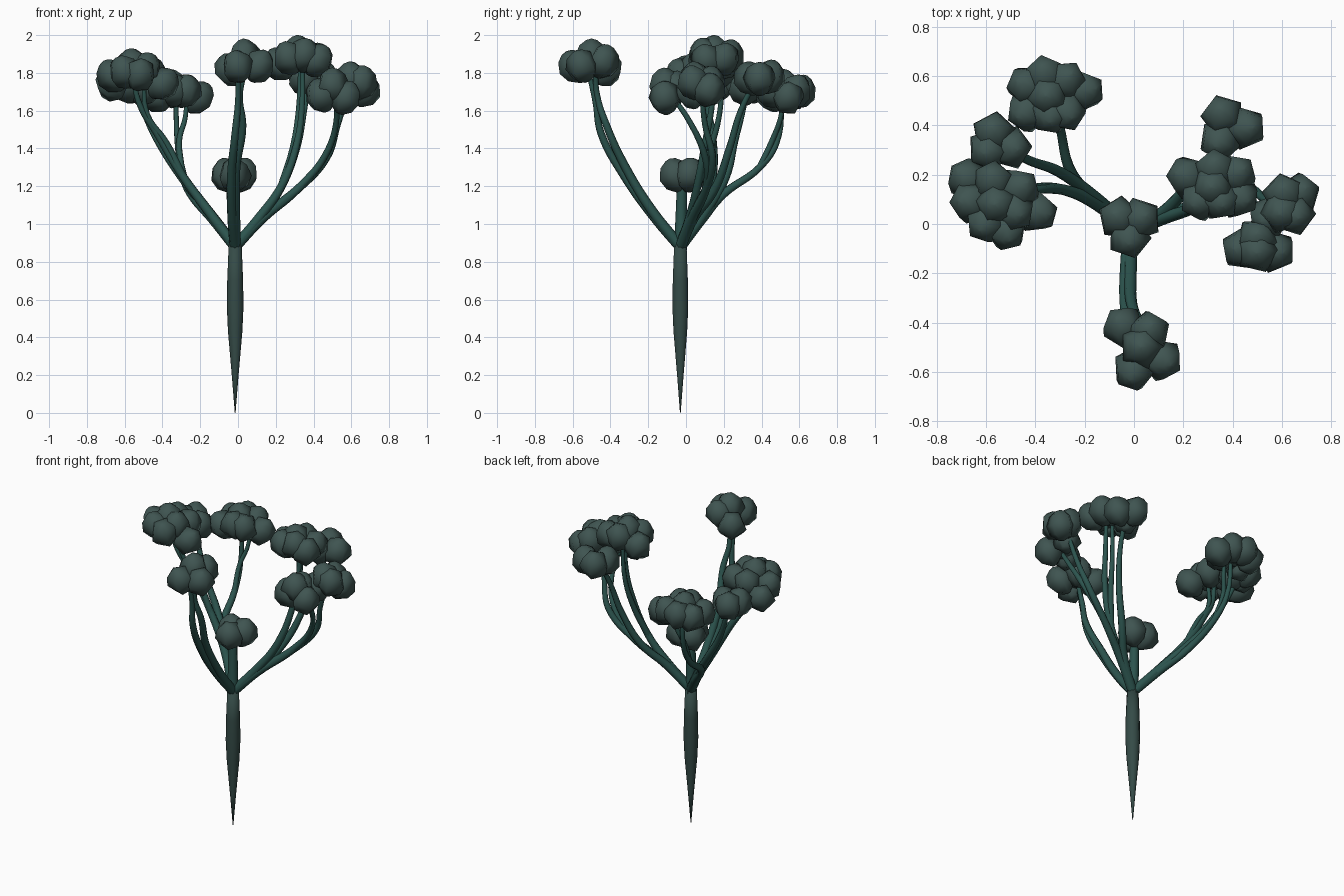
import bpy, bmesh, math, random
from mathutils import Vector, Matrix

if "Cube" in bpy.data.objects:
    bpy.data.objects.remove(bpy.data.objects["Cube"])

random.seed(4)


def material(name, rgb):
    m = bpy.data.materials.new(name)
    m.diffuse_color = (*rgb, 1)
    m.use_nodes = True
    m.node_tree.nodes["Principled BSDF"].inputs["Base Color"].default_value = m.diffuse_color
    return m


BARK = material("bark", (0.035, 0.07, 0.063))
STEM = material("stem", (0.025, 0.088, 0.076))
LEAF = material("leaf", (0.05, 0.09, 0.083))


def lathe(bm, profile, sides, matrix):
    """Rings of (radius, height); the ends close to a point or cap."""
    rings = []
    for r, z in profile:
        rings.append([bm.verts.new(matrix @ Vector((r * math.cos(a), r * math.sin(a), z)))
                      for a in (2 * math.pi * i / sides for i in range(sides))])
    for lo, hi in zip(rings, rings[1:]):
        for i in range(sides):
            j = (i + 1) % sides
            bm.faces.new((lo[i], lo[j], hi[j], hi[i]))
    bm.faces.new(rings[0][::-1])
    bm.faces.new(rings[-1])


def finish(name, bm, mat):
    me = bpy.data.meshes.new(name)
    bm.to_mesh(me)
    bm.free()
    me.materials.append(mat)
    for p in me.polygons:
        p.use_smooth = True
    ob = bpy.data.objects.new(name, me)
    bpy.context.collection.objects.link(ob)
    return ob


POD = [(0.018, -0.09), (0.07, -0.055), (0.092, 0.0), (0.068, 0.06), (0.03, 0.088), (0.004, 0.095)]


def cluster(name, top, drop, pods):
    """Five-sided rounded pods fanning outward from a shared centre."""
    bm = bmesh.new()
    cx = sum(p[0] for p in pods) / len(pods)
    cy = sum(p[1] for p in pods) / len(pods)
    far = max(math.hypot(x - cx, y - cy) for x, y in pods)
    for x, y in pods:
        d = Vector((x - cx, y - cy, 0))
        z = top - 0.094 - drop * (d.length / far) ** 2
        axis = Vector((d.x, d.y, 0.16))
        rot = Vector((0, 0, 1)).rotation_difference(axis).to_matrix().to_4x4()
        spin = Matrix.Rotation(random.uniform(0, 6.28), 4, 'Z')
        lathe(bm, POD, 5, Matrix.Translation((x, y, z)) @ rot @ spin)
    finish(name, bm, LEAF)


def stem(name, points, r0=0.03, r1=0.012):
    """Tapered smooth tube through the points."""
    cu = bpy.data.curves.new(name, 'CURVE')
    cu.dimensions = '3D'
    cu.bevel_depth = 1.0
    cu.bevel_resolution = 2
    cu.resolution_u = 6
    cu.use_fill_caps = True
    sp = cu.splines.new('BEZIER')
    sp.bezier_points.add(len(points) - 1)
    for i, (bp, co) in enumerate(zip(sp.bezier_points, points)):
        bp.co = co
        bp.handle_left_type = bp.handle_right_type = 'AUTO'
        bp.radius = r0 + (r1 - r0) * i / (len(points) - 1)
    cu.materials.append(STEM)
    ob = bpy.data.objects.new(name, cu)
    bpy.context.collection.objects.link(ob)
    bpy.ops.object.select_all(action='DESELECT')
    ob.select_set(True)
    bpy.context.view_layer.objects.active = ob
    bpy.ops.object.convert(target='MESH')
    bpy.ops.object.shade_smooth()


# Trunk: a spike swelling upward
bm = bmesh.new()
lathe(bm, [(0.002, 0), (0.018, 0.2), (0.038, 0.43), (0.044, 0.56), (0.042, 0.7), (0.034, 0.9)],
      10, Matrix.Translation((-0.015, -0.03, 0)))
finish("trunk", bm, BARK)

# Central stump
stem("central_stem", [(-0.015, -0.03, 0.86), (-0.02, -0.025, 1.05), (-0.02, -0.02, 1.25)], 0.034, 0.026)

# Front limb, two strands
B0 = (-0.015, -0.03, 0.88)
stem("front_stem_1", [B0, (-0.03, -0.17, 1.04), (-0.035, -0.33, 1.26), (-0.015, -0.45, 1.48),
                      (0.0, -0.48, 1.65), (0.0, -0.52, 1.82)])
stem("front_stem_2", [B0, (-0.015, -0.18, 1.07), (-0.01, -0.32, 1.30), (0.025, -0.42, 1.52),
                      (0.01, -0.47, 1.68), (0.04, -0.48, 1.82)])

# Left limb, strands to three clusters
stem("left_stem_back", [B0, (-0.13, 0.08, 1.02), (-0.25, 0.2, 1.16), (-0.30, 0.39, 1.30),
                        (-0.32, 0.48, 1.43), (-0.33, 0.51, 1.7)])
stem("left_stem_fork", [(-0.30, 0.39, 1.30), (-0.31, 0.46, 1.45), (-0.28, 0.5, 1.56), (-0.27, 0.52, 1.7)],
     0.017, 0.011)
stem("left_stem_middle", [B0, (-0.15, 0.1, 1.06), (-0.30, 0.21, 1.25), (-0.43, 0.26, 1.45),
                          (-0.5, 0.3, 1.6), (-0.55, 0.33, 1.75)])
stem("left_stem_front", [B0, (-0.15, 0.08, 1.06), (-0.29, 0.14, 1.25), (-0.43, 0.14, 1.48),
                         (-0.52, 0.11, 1.63), (-0.56, 0.08, 1.8)])
stem("left_stem_inner", [(-0.29, 0.14, 1.25), (-0.38, 0.14, 1.43), (-0.48, 0.12, 1.58), (-0.50, 0.09, 1.78)],
     0.02, 0.011)

# Right limb, strands to four clusters
stem("right_stem_inner", [B0, (0.11, 0.02, 1.03), (0.23, 0.06, 1.2), (0.31, 0.1, 1.42),
                          (0.34, 0.14, 1.65), (0.34, 0.15, 1.88)])
stem("right_stem_inner_fork", [(0.23, 0.06, 1.2), (0.29, 0.13, 1.4), (0.32, 0.18, 1.6), (0.33, 0.19, 1.85)],
     0.02, 0.011)
stem("right_stem_back", [B0, (0.11, 0.04, 1.03), (0.22, 0.15, 1.18), (0.31, 0.23, 1.4),
                         (0.35, 0.29, 1.6), (0.38, 0.39, 1.8)])
stem("right_stem_outer", [B0, (0.13, 0.03, 1.03), (0.3, 0.1, 1.17), (0.47, 0.14, 1.35),
                          (0.53, 0.1, 1.53), (0.6, 0.08, 1.74)])
stem("right_stem_front", [(0.2, 0.06, 1.09), (0.34, 0.11, 1.21), (0.46, 0.1, 1.36),
                          (0.52, 0.02, 1.54), (0.51, -0.09, 1.7)], 0.024)

# Foliage clusters
cluster("central_foliage", 1.37, 0.02, [(-0.06, 0.025), (0.025, 0.02), (-0.02, -0.055)])
cluster("front_foliage", 1.98, 0.07, [(-0.04, -0.42), (0.06, -0.44), (0.03, -0.5), (0.11, -0.55), (0.0, -0.59)])
cluster("left_back_foliage", 1.82, 0.06, [
    (-0.43, 0.46), (-0.34, 0.45), (-0.43, 0.56), (-0.36, 0.6), (-0.28, 0.58),
    (-0.21, 0.54), (-0.28, 0.46), (-0.35, 0.52)])
cluster("left_middle_foliage", 1.85, 0.04, [(-0.57, 0.37), (-0.5, 0.31), (-0.59, 0.3)])
cluster("left_front_foliage", 1.93, 0.10, [
    (-0.67, 0.18), (-0.66, 0.09), (-0.57, 0.17), (-0.47, 0.14), (-0.4, 0.05),
    (-0.49, 0.05), (-0.52, -0.02), (-0.6, 0.01), (-0.56, 0.08)])
cluster("right_inner_foliage", 2.0, 0.06, [
    (0.22, 0.19), (0.27, 0.1), (0.35, 0.1), (0.42, 0.11), (0.41, 0.2), (0.33, 0.22), (0.32, 0.15)])
cluster("right_back_foliage", 1.92, 0.06, [(0.36, 0.44), (0.45, 0.39), (0.35, 0.34)])
cluster("right_outer_foliage", 1.87, 0.08, [(0.61, 0.12), (0.67, 0.12), (0.6, 0.05), (0.55, 0.03), (0.65, 0.04)])
cluster("right_front_foliage", 1.83, 0.07, [(0.44, -0.1), (0.5, -0.06), (0.57, -0.11), (0.5, -0.11)])
